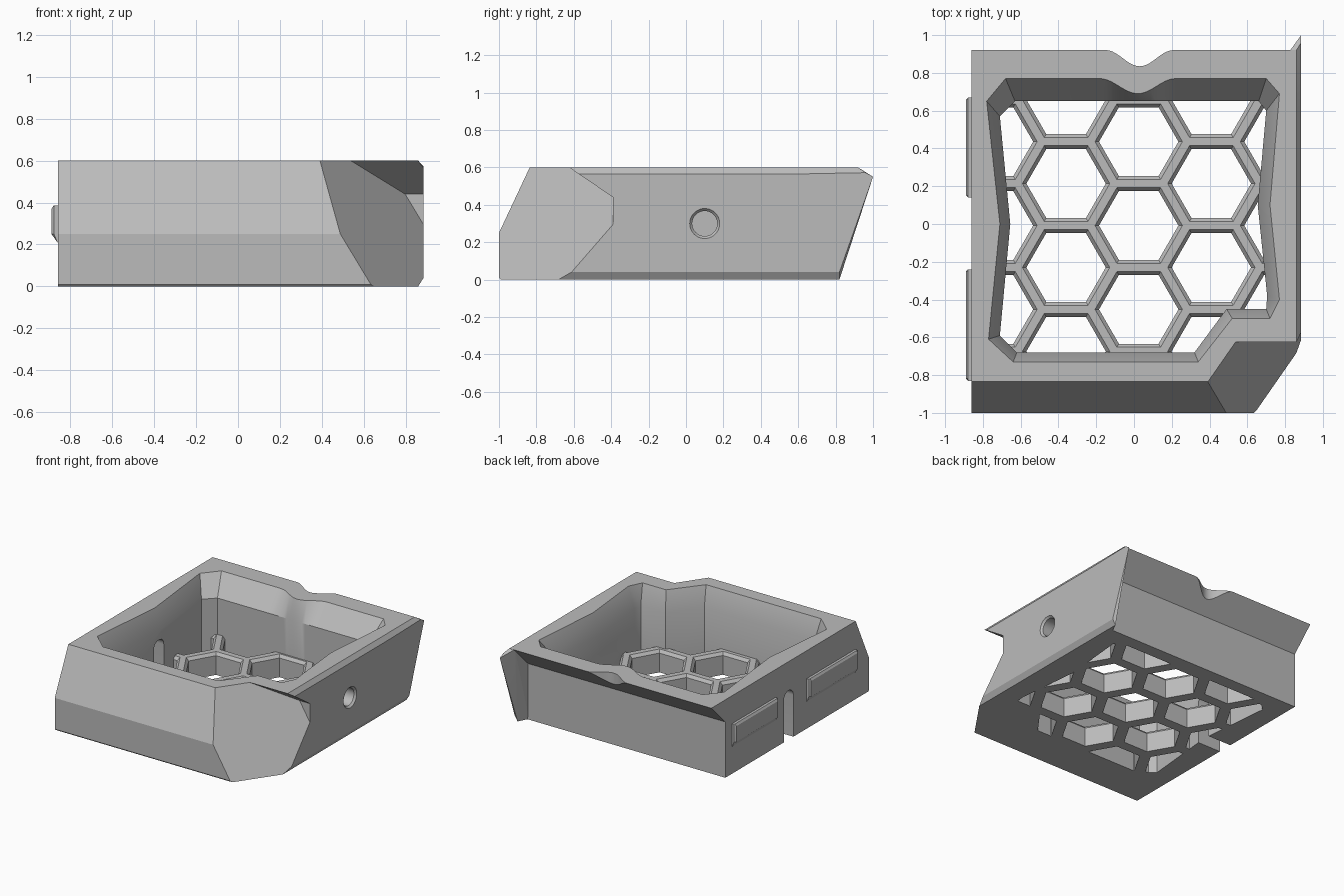
import bpy, bmesh, math
from mathutils import Vector

cube = bpy.data.objects.get("Cube")
if cube:
    bpy.data.objects.remove(cube, do_unlink=True)

grey = bpy.data.materials.new("plain_grey")
grey.use_nodes = True
grey.diffuse_color = (0.5, 0.5, 0.5, 1)
shader = next(n for n in grey.node_tree.nodes if n.type == 'BSDF_PRINCIPLED')
shader.inputs["Base Color"].default_value = (0.5, 0.5, 0.5, 1)


def finish(name, bm):
    bmesh.ops.recalc_face_normals(bm, faces=bm.faces)
    mesh = bpy.data.meshes.new(name)
    bm.to_mesh(mesh)
    bm.free()
    mesh.materials.append(grey)
    obj = bpy.data.objects.new(name, mesh)
    bpy.context.collection.objects.link(obj)
    return obj


def loft_mesh(rings):
    bm = bmesh.new()
    loops = [[bm.verts.new(p) for p in ring] for ring in rings]
    n = len(loops[0])
    for a, b in zip(loops, loops[1:]):
        for i in range(n):
            j = (i + 1) % n
            bm.faces.new((a[i], a[j], b[j], b[i]))
    bm.faces.new(loops[0][::-1])
    bm.faces.new(loops[-1])
    bmesh.ops.recalc_face_normals(bm, faces=bm.faces)
    return bm


def along_x(profile, x0, x1):
    return loft_mesh([[(x, y, z) for y, z in profile] for x in (x0, x1)])


def at_z(outline, z):
    return [(x, y, z) for x, y in outline]


def slice_off(bm, point, normal, keep_outer=False):
    geom = bm.verts[:] + bm.edges[:] + bm.faces[:]
    bmesh.ops.bisect_plane(bm, geom=geom, plane_co=point, plane_no=Vector(normal).normalized(),
                           clear_outer=not keep_outer, clear_inner=keep_outer)
    bmesh.ops.holes_fill(bm, edges=[e for e in bm.edges if e.is_boundary], sides=0)


def combine(target, tool, operation='DIFFERENCE', keep=False):
    tool.hide_render = True
    mod = target.modifiers.new("combine", 'BOOLEAN')
    mod.operation, mod.object, mod.solver = operation, tool, 'EXACT'
    bpy.context.view_layer.objects.active = target
    bpy.ops.object.modifier_apply(modifier=mod.name)
    if not keep:
        bpy.data.objects.remove(tool, do_unlink=True)


def circle(r, x, y, z, n=40):
    return [(x, y + r * math.cos(2 * math.pi * i / n), z + r * math.sin(2 * math.pi * i / n))
            for i in range(n)]


def bell(t):
    # Smooth dip with a value of one at t = 0 and zero at t = -1 and 1
    return 0.5 + 0.5 * math.cos(math.pi * max(-1, min(1, t)))


# Tray body with sloped front and overhanging back lip
side_profile = [(-0.99, 0), (-1, 0.01), (-1, 0.25), (-0.845, 0.58), (-0.835, 0.6),
                (0.92, 0.6), (0.75, 0.43), (0.75, 0)]
bm = along_x(side_profile, -0.86, 0.885)
slice_off(bm, (0.86, 0, 0), (0.04, 0, -0.025))
slice_off(bm, (0.86, 0, 0.6), (0.035, 0, 0.025))
body = finish("tray_body", bm)

# Pointed back corner on the left-hand side panel
bm = bmesh.new()
corner = [(0.86, 0.82, 0), (0.885, 0.82, 0.04), (0.885, 0.82, 0.365), (0.885, 1, 0.55),
          (0.86, 0.92, 0.6), (0.885, 0.96, 0.572), (0.885, 0.6, 0.565), (0.86, 0.6, 0.6),
          (0.86, 0.6, 0), (0.885, 0.6, 0.04), (0.82, 0.74, 0), (0.82, 0.74, 0.42),
          (0.82, 0.91, 0.6)]
for p in corner:
    bm.verts.new(p)
hull = bmesh.ops.convex_hull(bm, input=bm.verts)
bmesh.ops.delete(bm, geom=[v for v in hull["geom_interior"] if isinstance(v, bmesh.types.BMVert)],
                 context='VERTS')
combine(body, finish("back_corner", bm), 'UNION')

# Slanted front corner cut with an undercut below the rim
cut_profile = [(-1.2, -0.1), (-0.39, -0.1), (-0.39, 0.44), (-0.757, 0.69), (-1.2, 0.69)]
bm = along_x(cut_profile, 0.2, 1.2)
slice_off(bm, (0.40, -0.84, 0.58), (0.23, -0.16, 0.139), keep_outer=True)
combine(body, finish("corner_cutter", bm))

# Interior opening: flared at the rim, straight below
dip = [0.22 - 0.42 * i / 16 for i in range(17)]
rim = [(-0.64, -0.73), (0.34, -0.73), (0.52, -0.5), (0.72, -0.5), (0.77, -0.4), (0.72, 0.1),
       (0.77, 0.69), (0.7, 0.77)]
rim += [(x, 0.77 - 0.08 * bell((x - 0.02) / 0.2)) for x in dip]
rim += [(-0.68, 0.77), (-0.78, 0.65), (-0.71, 0), (-0.77, -0.61)]
well = [(-0.62, -0.68), (0.32, -0.68), (0.49, -0.45), (0.7, -0.45), (0.705, -0.38), (0.655, 0.1),
        (0.7, 0.6), (0.66, 0.65)]
well += [(x, 0.65) for x in dip]
well += [(-0.63, 0.65), (-0.71, 0.57), (-0.655, 0), (-0.71, -0.59)]
opening = loft_mesh([at_z(well, -0.1), at_z(well, 0.45), at_z(rim, 0.6), at_z(rim, 0.7)])
combine(body, finish("opening_cutter", opening))

# Curved pouring notch in the back lip
notch = [(0.21 - 0.36 * i / 20) for i in range(21)]
notch = [(x, 0.921 - 0.086 * bell((x - 0.03) / 0.18)) for x in notch] + [(-0.15, 1.1), (0.21, 1.1)]
combine(body, finish("notch_cutter", loft_mesh([at_z(notch, 0.3), at_z(notch, 0.7)])))

# Round blind hole with a chamfered mouth
hole = loft_mesh([circle(0.083, 0.9, 0.1, 0.3), circle(0.08, 0.884, 0.1, 0.3),
                  circle(0.067, 0.87, 0.1, 0.3), circle(0.067, 0.74, 0.1, 0.3)])
combine(body, finish("hole_cutter", hole))

# Honeycomb floor
floor = finish("honeycomb_floor", loft_mesh([at_z([(x * 1.005, y * 1.005) for x, y in well], z)
                                             for z in (0, 0.17)]))
PITCH = 0.444


def hexagon(x, y, inradius):
    r = inradius / math.cos(math.pi / 6)
    return [(x + r * math.cos(k * math.pi / 3), y + r * math.sin(k * math.pi / 3)) for k in range(6)]


for col in range(-2, 3):
    for row in range(-2, 3):
        cx = 0.025 + col * PITCH * math.cos(math.pi / 6)
        cy = -0.008 + (row + 0.5 * (col % 2)) * PITCH
        if abs(cy) > 0.9:
            continue
        small, wide = hexagon(cx, cy, 0.182), hexagon(cx, cy, 0.202)
        cutter = loft_mesh([at_z(small, -0.1), at_z(small, 0.148), at_z(wide, 0.172), at_z(wide, 0.2)])
        combine(floor, finish("hexagon_cutter", cutter))

# Arched slot through the right-hand wall
arch = [(-0.02 + 0.058 * math.cos(a), 0.32 + 0.058 * math.sin(a))
        for a in (math.pi * i / 16 for i in range(17))]
arch += [(-0.078, -0.1), (0.038, -0.1)]
slot = finish("slot_cutter", along_x(arch, -1, -0.64))
combine(floor, slot, keep=True)
combine(body, slot)

# Mounting rails on the right-hand wall
rail_profile = [(-0.85, 0.21), (-0.862, 0.21), (-0.89, 0.25), (-0.89, 0.37), (-0.88, 0.385),
                (-0.85, 0.385)]
rails = []
for name, y0, y1 in (("front_rail", -0.83, -0.24), ("back_rail", 0.14, 0.67)):
    inner = [(max(x, -0.878), z) for x, z in rail_profile]
    rings = [[(x, y, z) for x, z in prof] for prof, y in
             ((inner, y0), (rail_profile, y0 + 0.012), (rail_profile, y1 - 0.012), (inner, y1))]
    rails.append(finish(name, loft_mesh(rings)))

# Smooth the curved areas only
bpy.ops.object.select_all(action='DESELECT')
for obj in [body, floor] + rails:
    obj.select_set(True)
bpy.context.view_layer.objects.active = body
bpy.ops.object.shade_smooth_by_angle(angle=math.radians(25))
